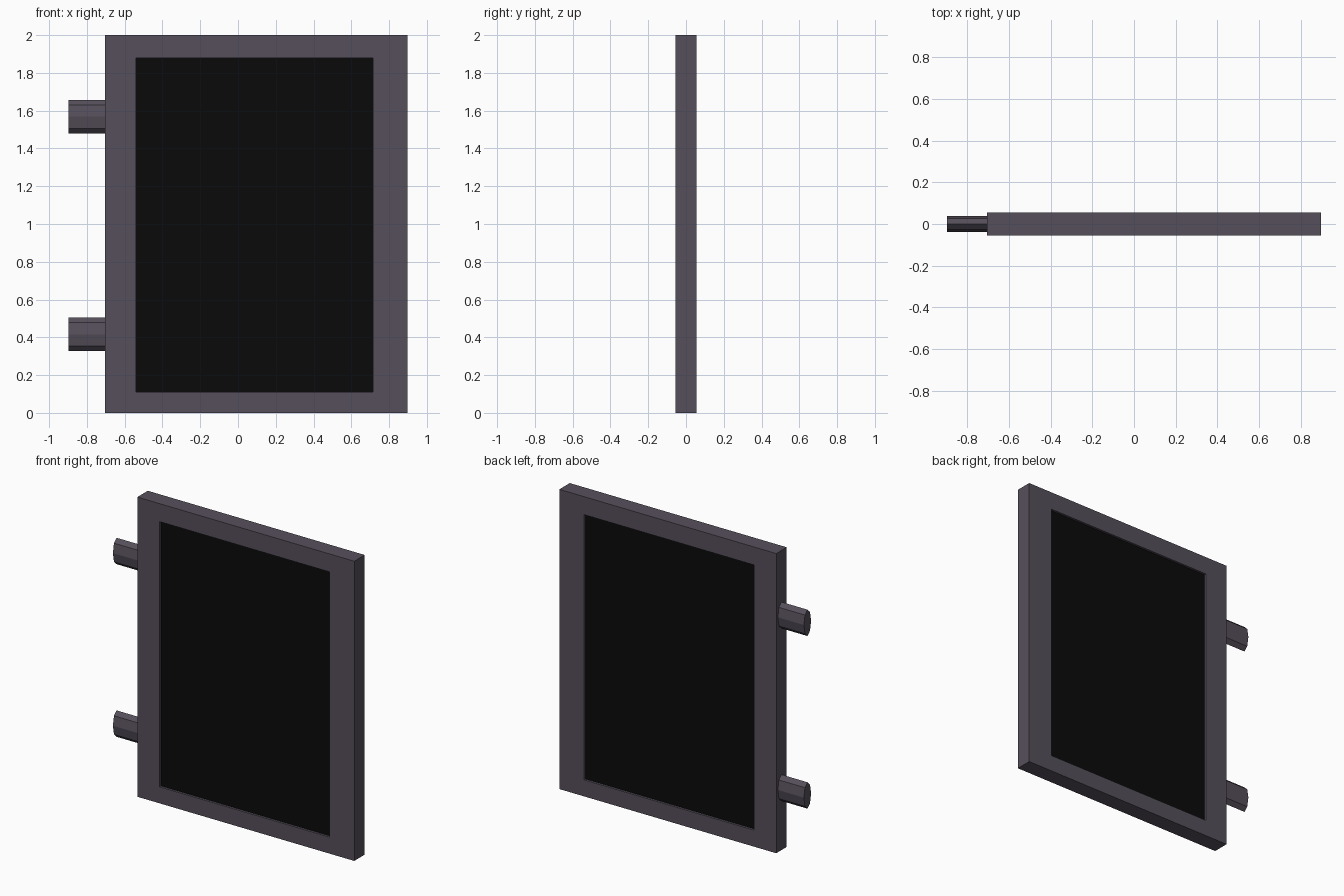
import bpy, bmesh
from math import cos, sin, pi

if "Cube" in bpy.data.objects:
    bpy.data.objects.remove(bpy.data.objects["Cube"])

X0, X1, Z1, HALF = -0.705, 0.897, 2.0, 0.055      # outer frame
OX0, OX1, OZ0, OZ1 = -0.54, 0.715, 0.11, 1.88     # opening


def material(name, rgb):
    m = bpy.data.materials.new(name)
    m.diffuse_color = (*rgb, 1)
    m.use_nodes = True
    m.node_tree.nodes["Principled BSDF"].inputs["Base Color"].default_value = m.diffuse_color
    return m


def make_object(name, bm, mat):
    bmesh.ops.recalc_face_normals(bm, faces=bm.faces)
    me = bpy.data.meshes.new(name)
    bm.to_mesh(me)
    bm.free()
    me.materials.append(mat)
    ob = bpy.data.objects.new(name, me)
    bpy.context.collection.objects.link(ob)
    return ob


def rect(x0, x1, z0, z1):
    return [(x0, z0), (x1, z0), (x1, z1), (x0, z1)]


metal = material("dark_metal", (0.093, 0.078, 0.104))
black = material("black_panel", (0.003, 0.003, 0.003))

# Frame: four mitred sides joined into a closed rectangular ring
bm = bmesh.new()
loops = [[bm.verts.new((x, y, z)) for x, z in pts]
         for pts, y in ((rect(X0, X1, 0, Z1), -HALF), (rect(X0, X1, 0, Z1), HALF),
                        (rect(OX0, OX1, OZ0, OZ1), HALF), (rect(OX0, OX1, OZ0, OZ1), -HALF))]
for i in range(4):
    a, b = loops[i], loops[(i + 1) % 4]
    for k in range(4):
        n = (k + 1) % 4
        bm.faces.new((a[k], a[n], b[n], b[k]))
make_object("frame", bm, metal)

# Recessed panel filling the opening
bm = bmesh.new()
bmesh.ops.create_cube(bm, size=1)
for v in bm.verts:
    v.co.x = OX0 if v.co.x < 0 else OX1
    v.co.z = OZ0 if v.co.z < 0 else OZ1
    v.co.y *= 0.08
make_object("panel", bm, black)

# Hinge pegs: flattened octagonal prisms on the left edge
for name, zc in (("lower_hinge_peg", 0.416), ("upper_hinge_peg", 1.568)):
    bm = bmesh.new()
    ends = [[bm.verts.new((x, 0.038 * sin(k * pi / 4), zc + 0.088 * cos(k * pi / 4)))
             for k in range(8)] for x in (-0.897, X0)]
    for ring in ends:
        bm.faces.new(ring)
    for k in range(8):
        n = (k + 1) % 8
        bm.faces.new((ends[0][k], ends[0][n], ends[1][n], ends[1][k]))
    make_object(name, bm, metal)
